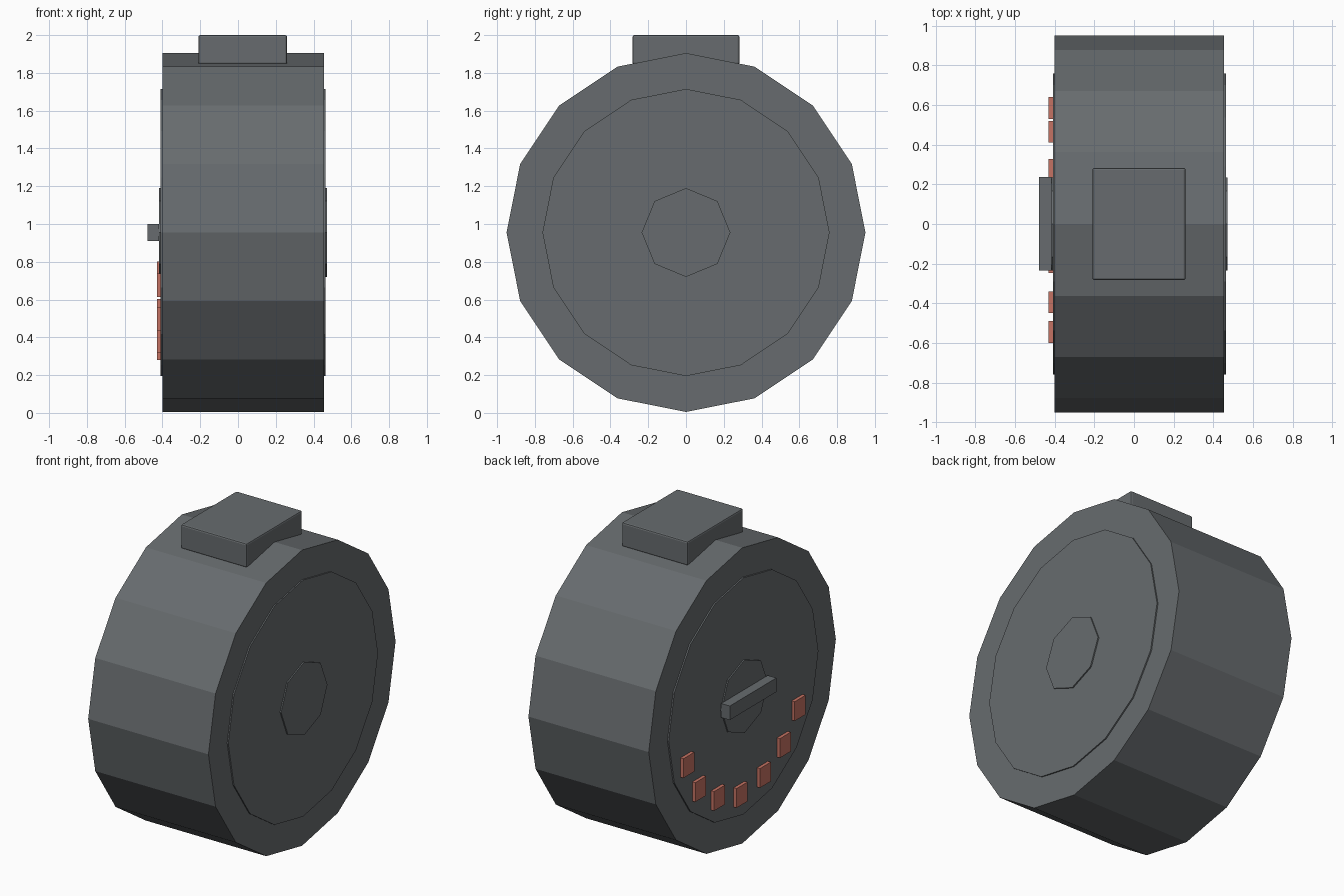
import bpy, bmesh, math
from mathutils import Vector

if "Cube" in bpy.data.objects:
    bpy.data.objects.remove(bpy.data.objects["Cube"])

CZ = 0.955  # height of the drum axis


def material(name, rgb):
    m = bpy.data.materials.new(name)
    m.diffuse_color = (*rgb, 1)
    m.use_nodes = True
    m.node_tree.nodes["Principled BSDF"].inputs["Base Color"].default_value = m.diffuse_color
    return m


GREY = material("slate_grey", (0.135, 0.148, 0.156))
RED = material("soft_red", (0.56, 0.17, 0.125))


def finish(name, bm, mat):
    bmesh.ops.recalc_face_normals(bm, faces=bm.faces)
    me = bpy.data.meshes.new(name)
    bm.to_mesh(me)
    bm.free()
    me.materials.append(mat)
    ob = bpy.data.objects.new(name, me)
    bpy.context.collection.objects.link(ob)
    return ob


def prism(name, sides, radius, x0, x1):
    """Flat-sided drum along x with a corner pointing straight up."""
    bm = bmesh.new()
    ring = []
    for i in range(sides):
        a = 2 * math.pi * i / sides
        ring.append(bm.verts.new((x0, radius * math.sin(a), CZ + radius * math.cos(a))))
    face = bm.faces.new(ring)
    ext = bmesh.ops.extrude_face_region(bm, geom=[face], use_keep_orig=True)
    verts = [g for g in ext["geom"] if isinstance(g, bmesh.types.BMVert)]
    bmesh.ops.translate(bm, verts=verts, vec=(x1 - x0, 0, 0))
    return finish(name, bm, GREY)


def box(name, lo, hi, mat, bevel=0):
    lo, hi = Vector(lo), Vector(hi)
    bm = bmesh.new()
    bmesh.ops.create_cube(bm, size=1)
    for v in bm.verts:
        v.co = (lo + hi) / 2 + v.co * (hi - lo)
    if bevel:
        bmesh.ops.bevel(bm, geom=bm.edges[:], offset=bevel, segments=2,
                        profile=0.5, affect='EDGES')
    return finish(name, bm, mat)


# Main drum
prism("drum_body", 16, 0.95, -0.40, 0.455)

# Raised discs and hubs on both ends
prism("right_disc", 16, 0.76, 0.455, 0.463)
prism("right_hub", 8, 0.235, 0.463, 0.471)
prism("left_disc", 16, 0.76, -0.409, -0.40)
prism("left_hub", 8, 0.235, -0.417, -0.409)

# Turning bar on the left hub
box("turning_bar", (-0.478, -0.235, 0.91), (-0.417, 0.238, 1.0), GREY)

# Top block
box("top_block", (-0.21, -0.283, 1.845), (0.26, 0.283, 2.0), GREY, 0.01)

# Arc of red indicator plates on the left disc
plates = [(0.585, 0.74), (0.465, 0.54), (0.273, 0.41), (0.045, 0.342),
          (-0.192, 0.38), (-0.395, 0.495), (-0.545, 0.675)]
for i, (y, z) in enumerate(plates):
    box(f"indicator_{i + 1}", (-0.43, y - 0.055, z - 0.062),
        (-0.409, y + 0.055, z + 0.062), RED)
